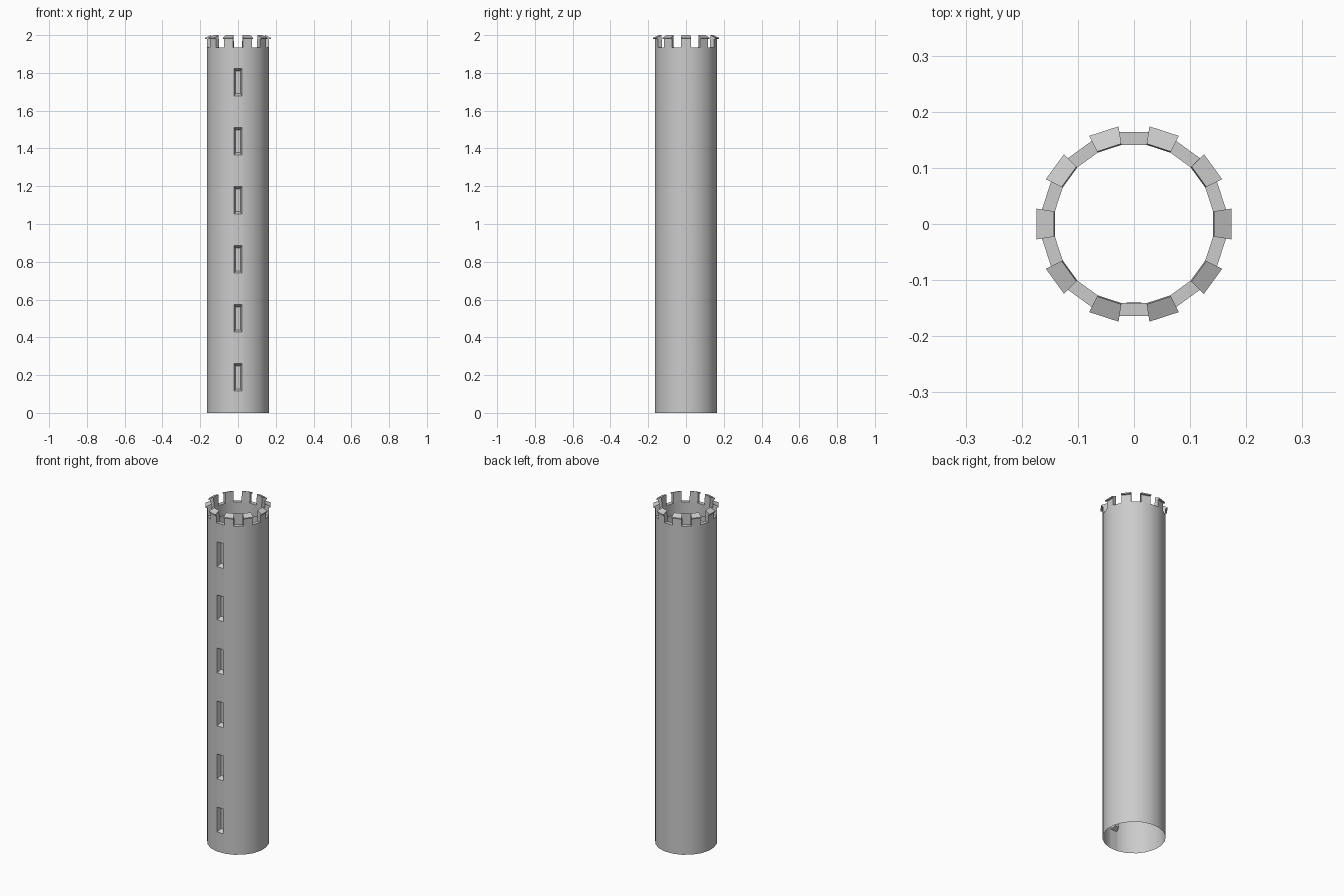
import bpy
import bmesh
from math import cos, sin, tan, pi
from mathutils import Matrix, Vector

cube = bpy.data.objects.get("Cube")
if cube:
    bpy.data.objects.remove(cube, do_unlink=True)

SIDES = 20
HALF = pi / SIDES            # half the angle of one wall facet
OUTER, INNER = 0.164, 0.141  # distances to the facet middles
RIM, TOP = 1.935, 2.0

stone = bpy.data.materials.new("grey stone")
stone.use_nodes = True
colour = (0.6, 0.6, 0.6, 1)
stone.diffuse_color = colour
stone.node_tree.nodes["Principled BSDF"].inputs["Base Color"].default_value = colour


def finish(bm, name):
    """Turn a bmesh into a named, shaded object."""
    mesh = bpy.data.meshes.new(name)
    bm.to_mesh(mesh)
    bm.free()
    obj = bpy.data.objects.new(name, mesh)
    bpy.context.collection.objects.link(obj)
    mesh.materials.append(stone)
    bpy.ops.object.select_all(action="DESELECT")
    obj.select_set(True)
    bpy.context.view_layer.objects.active = obj
    bpy.ops.object.shade_smooth_by_angle(angle=pi / 6)
    return obj


# Tower wall: open shell with a thick rim and a short inner lip
bm = bmesh.new()
rings = []
for apothem, z in ((OUTER, 0), (OUTER, RIM), (INNER, RIM), (INNER, RIM - 0.07)):
    r = apothem / cos(HALF)
    rings.append([bm.verts.new((r * cos((2 * i + 1) * HALF), r * sin((2 * i + 1) * HALF), z))
                  for i in range(SIDES)])
for low, high in zip(rings, rings[1:]):
    for i in range(SIDES):
        j = (i + 1) % SIDES
        bm.faces.new((low[i], low[j], high[j], high[i]))

# Arrow slits: cut their outlines into the front facet
slits = [0.188 + 0.3125 * i for i in range(6)]
SLIT_W, SLIT_H, DEPTH = 0.021, 0.073, 0.025


def front_faces():
    return [f for f in bm.faces if f.normal.y < -0.99 and f.calc_center_median().y < -0.15]


def cut(faces, co, normal):
    edges = {e for f in faces for e in f.edges}
    bmesh.ops.bisect_plane(bm, geom=list(faces) + list(edges), plane_co=co, plane_no=normal)
    bm.normal_update()


bm.normal_update()
for z in slits:
    for side in (-1, 1):
        outer = [f for f in bm.faces if f.calc_center_median().xy.length > OUTER - 0.005]
        cut(outer, (0, 0, z + side * SLIT_H), (0, 0, 1))
for side in (-1, 1):
    cut(front_faces(), (side * SLIT_W, 0, 0), (1, 0, 0))

# Push each slit inward with splayed sides
for z in slits:
    cell = [f for f in front_faces()
            if abs(f.calc_center_median().x) < 0.005 and abs(f.calc_center_median().z - z) < 0.01]
    result = bmesh.ops.extrude_discrete_faces(bm, faces=cell)
    for face in result["faces"]:
        for v in face.verts:
            v.co = Vector((v.co.x * 0.6, v.co.y + DEPTH, z + (v.co.z - z) * 0.83))
    bm.normal_update()
finish(bm, "tower_wall")

# Merlons: ten wedge blocks with sloping, overhanging caps
section = [(INNER, RIM), (OUTER, RIM), (OUTER, 1.979), (0.174, 1.979),
           (0.174, 1.986), (INNER + 0.002, TOP)]
for k in range(SIDES // 2):
    bm = bmesh.new()
    sides = [[bm.verts.new((r, s * r * tan(HALF), z)) for r, z in section] for s in (-1, 1)]
    bm.faces.new(sides[0])
    bm.faces.new(sides[1][::-1])
    for i in range(1, len(section)):
        j = (i + 1) % len(section)
        bm.faces.new((sides[0][i], sides[1][i], sides[1][j], sides[0][j]))
    bmesh.ops.recalc_face_normals(bm, faces=bm.faces)
    bmesh.ops.transform(bm, matrix=Matrix.Rotation(4 * HALF * k, 4, "Z"), verts=bm.verts)
    finish(bm, f"merlon_{k + 1}")
